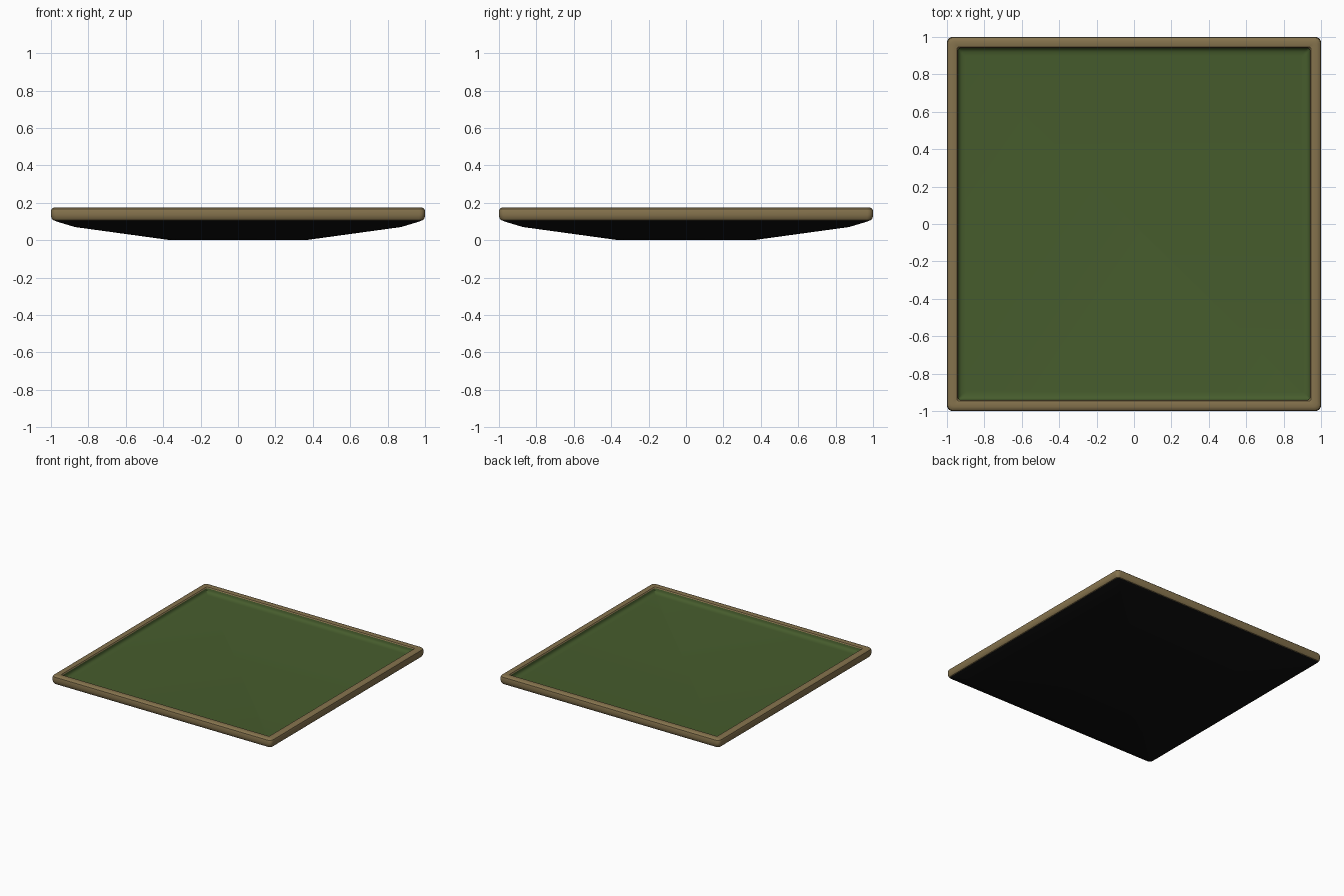
import bpy, bmesh

if "Cube" in bpy.data.objects:
    bpy.data.objects.remove(bpy.data.objects["Cube"])


def material(name, rgb):
    m = bpy.data.materials.new(name)
    m.diffuse_color = (*rgb, 1)
    m.use_nodes = True
    m.node_tree.nodes["Principled BSDF"].inputs["Base Color"].default_value = m.diffuse_color
    return m


olive = material("olive green", (0.062, 0.108, 0.026))
tan = material("tan brown", (0.235, 0.170, 0.074))
black = material("black", (0.005, 0.005, 0.005))


def square_ring(bm, h, z, r, n=5):
    """Rounded square of half width h at height z with corner radius r."""
    import math
    pts = []
    for k, (sx, sy) in enumerate(((1, 1), (-1, 1), (-1, -1), (1, -1))):
        for i in range(n):
            a = math.pi / 2 * (k + i / (n - 1))
            pts.append(bm.verts.new((sx * (h - r) + r * math.cos(a),
                                     sy * (h - r) + r * math.sin(a), z)))
    return pts


def loft(name, profile, mat, closed=False, cap_start=False, cap_end=False):
    """Sweep a (half width, z, corner radius) profile round the square."""
    bm = bmesh.new()
    rings = [square_ring(bm, *p) for p in profile]
    pairs = list(zip(rings, rings[1:]))
    if closed:
        pairs.append((rings[-1], rings[0]))
    for a, b in pairs:
        for i in range(len(a)):
            j = (i + 1) % len(a)
            bm.faces.new((a[i], a[j], b[j], b[i]))
    if cap_start:
        bm.faces.new(rings[0][::-1])
    if cap_end:
        bm.faces.new(rings[-1])
    me = bpy.data.meshes.new(name)
    bm.to_mesh(me)
    bm.free()
    me.materials.append(mat)
    ob = bpy.data.objects.new(name, me)
    bpy.context.collection.objects.link(ob)
    bpy.ops.object.select_all(action='DESELECT')
    bpy.context.view_layer.objects.active = ob
    ob.select_set(True)
    bpy.ops.object.shade_smooth_by_angle(angle=0.5)
    return ob


# Rounded frame around the edge
loft("rim", [
    (0.975, 0.103, 0.02), (0.99, 0.108, 0.025), (0.998, 0.12, 0.03),
    (1.0, 0.135, 0.03), (1.0, 0.155, 0.03), (0.997, 0.166, 0.03),
    (0.989, 0.173, 0.025), (0.978, 0.176, 0.02), (0.957, 0.176, 0.01),
    (0.946, 0.173, 0.01), (0.941, 0.165, 0.01)], tan)

# Recessed floor with filleted walls
loft("tray_floor", [
    (0.90, 0.130, 0.01), (0.920, 0.132, 0.01), (0.932, 0.138, 0.01),
    (0.939, 0.148, 0.01), (0.941, 0.165, 0.01)][::-1], olive, cap_end=True)

# Shallow tapered underside
loft("underside", [
    (0.36, 0.0, 0.1), (0.87, 0.07, 0.03), (0.965, 0.098, 0.02),
    (0.985, 0.106, 0.02)], black, cap_start=True)
